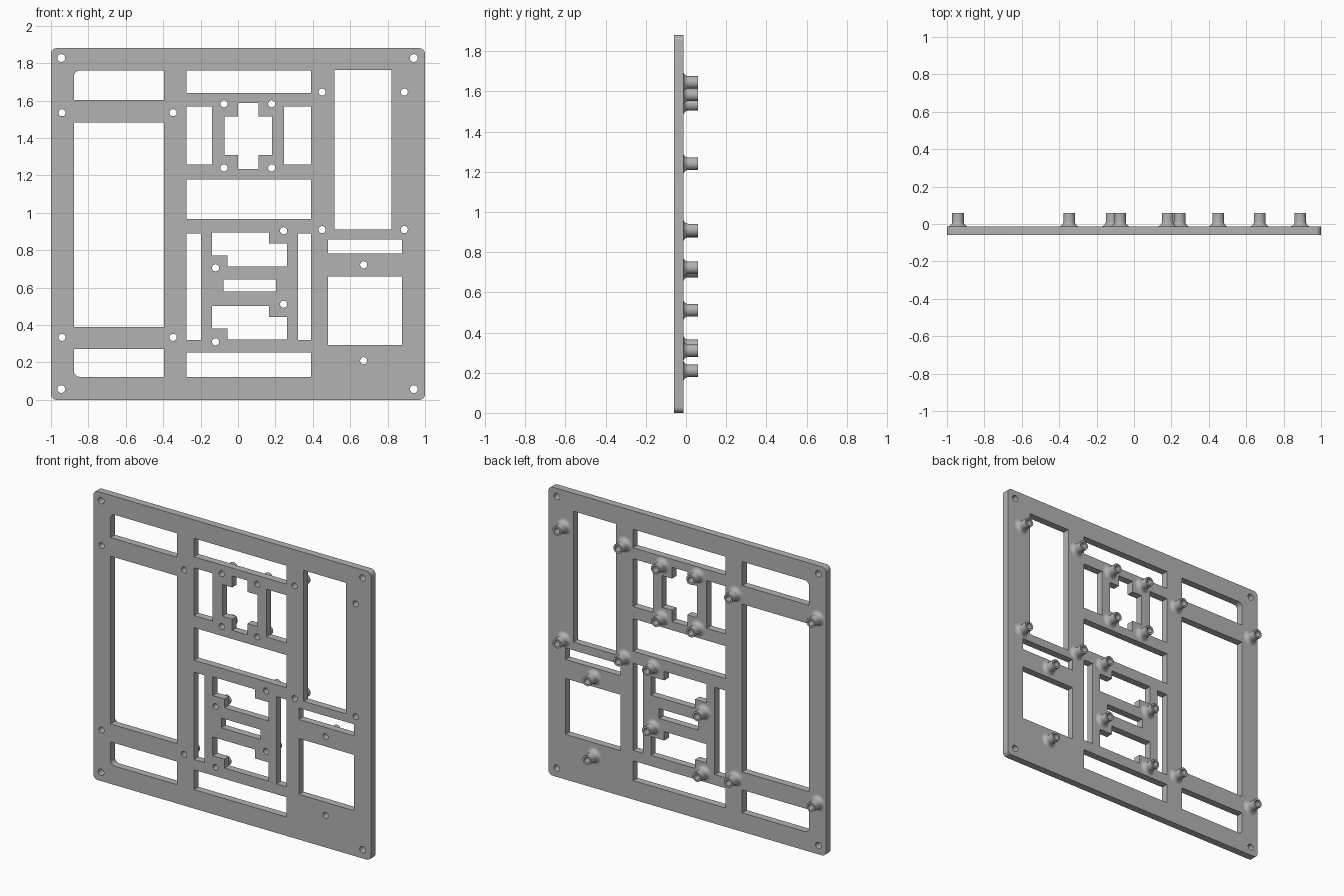
import bpy, bmesh, math

if "Cube" in bpy.data.objects:
    bpy.data.objects.remove(bpy.data.objects["Cube"], do_unlink=True)

FRONT, BACK, TIP = -0.06, -0.013, 0.06
BORE = 0.019

grey = bpy.data.materials.new("plain grey")
grey.use_nodes = True
grey.diffuse_color = (0.45, 0.45, 0.45, 1)
grey.node_tree.nodes["Principled BSDF"].inputs["Base Color"].default_value = (0.45, 0.45, 0.45, 1)


def arc(cx, cz, r, start, end, steps):
    span = math.radians(end - start)
    return [(cx + r * math.cos(math.radians(start) + span * i / steps),
             cz + r * math.sin(math.radians(start) + span * i / steps)) for i in range(steps + 1)]


def circle(cx, cz, r):
    return arc(cx, cz, r, 0, 360, 24)[:-1]


def rect(x0, z0, x1, z1, radius=0, rounded=(0, 1, 2, 3)):
    """Rectangle outline; corners run counter-clockwise from the upper right."""
    points = []
    for i, (x, z, sx, sz) in enumerate([(x1, z1, -1, -1), (x0, z1, 1, -1), (x0, z0, 1, 1), (x1, z0, -1, 1)]):
        if radius and i in rounded:
            points += arc(x + sx * radius, z + sz * radius, radius, 90 * i, 90 * i + 90, 6)
        else:
            points.append((x, z))
    return points


def stepped(top):
    """Opening with a notch in the upper right and lower left corners."""
    bottom = top - 0.18
    return [(-0.14, top), (0.166, top), (0.166, top - 0.058), (0.262, top - 0.058),
            (0.262, bottom), (-0.056, bottom), (-0.056, bottom + 0.058), (-0.14, bottom + 0.058)]


# Plate outline and its window openings
loops = [rect(-1, 0, 1, 1.88, 0.03),
         rect(-0.877, 1.604, -0.396, 1.76, 0.03, (1,)),
         rect(-0.877, 0.39, -0.396, 1.483),
         rect(-0.877, 0.123, -0.396, 0.273, 0.03, (2,))]
for box in [(-0.275, 1.64, 0.39, 1.76), (-0.275, 1.257, -0.14, 1.568), (0.246, 1.257, 0.39, 1.568),
            (-0.275, 0.966, 0.39, 1.178), (-0.275, 0.32, -0.198, 0.888), (0.32, 0.32, 0.39, 0.888),
            (-0.275, 0.123, 0.39, 0.252), (0.515, 0.91, 0.82, 1.763), (0.48, 0.782, 0.877, 0.857),
            (0.48, 0.294, 0.877, 0.658), (-0.078, 0.578, 0.203, 0.642)]:
    loops.append(rect(*box))
loops += [stepped(0.894), stepped(0.502)]

# Cross-shaped opening
ax, bx, az, bz, mx, mz = 0.126, 0.055, 0.103, 0.177, 0.055, 1.411
loops.append([(mx + x, mz + z) for x, z in [
    (bx, bz), (-bx, bz), (-bx, az), (-ax, az), (-ax, -az), (-bx, -az),
    (-bx, -bz), (bx, -bz), (bx, -az), (ax, -az), (ax, az), (bx, az)]])

# Fastener positions: corner holes and standoffs
corners = [(x, z) for x in (-0.945, 0.94) for z in (0.057, 1.827)]
posts = [(x, z) for x in (-0.941, -0.347) for z in (0.334, 1.535)]
posts += [(x, z) for x in (-0.075, 0.18) for z in (1.24, 1.583)]
posts += [(x, z) for x in (0.45, 0.889) for z in (0.91, 1.645)]
posts += [(-0.12, 0.706), (0.244, 0.904), (-0.12, 0.31), (0.244, 0.511), (0.672, 0.722), (0.672, 0.209)]
loops += [circle(x, z, 0.021) for x, z in corners]
loops += [circle(x, z, BORE) for x, z in posts]

# Plate: filled flat curve, extruded and turned upright
curve = bpy.data.curves.new("panel_plate", "CURVE")
curve.dimensions, curve.fill_mode = "2D", "BOTH"
curve.extrude = (BACK - FRONT) / 2
for loop in loops:
    spline = curve.splines.new("POLY")
    spline.points.add(len(loop) - 1)
    for point, (x, z) in zip(spline.points, loop):
        point.co = (x, z, 0, 1)
    spline.use_cyclic_u = True
curve.materials.append(grey)
plate = bpy.data.objects.new("panel_plate", curve)
bpy.context.collection.objects.link(plate)
plate.location.y = (FRONT + BACK) / 2
plate.rotation_euler.x = math.pi / 2
bpy.ops.object.select_all(action="DESELECT")
plate.select_set(True)
bpy.context.view_layer.objects.active = plate
bpy.ops.object.convert(target="MESH")
bpy.ops.object.transform_apply(location=True, rotation=True, scale=True)
plate = bpy.context.object
bm = bmesh.new()
bm.from_mesh(plate.data)
bmesh.ops.remove_doubles(bm, verts=bm.verts, dist=0.0001)
bmesh.ops.recalc_face_normals(bm, faces=bm.faces)
bm.to_mesh(plate.data)
bm.free()
bpy.ops.object.shade_smooth_by_angle(angle=math.radians(30))

# Standoff: lathed tube with a concave flared foot
flare = 0.024
profile = [(BORE, BACK), (BORE, TIP), (0.031, TIP)]
profile += arc(0.031 + flare, BACK + flare, flare, 180, 270, 6)
bm = bmesh.new()
verts = [bm.verts.new((r, y, 0)) for r, y in profile]
edges = [bm.edges.new(pair) for pair in zip(verts, verts[1:])]
bmesh.ops.spin(bm, geom=verts + edges, cent=(0, 0, 0), axis=(0, 1, 0), angle=2 * math.pi, steps=24)
bmesh.ops.remove_doubles(bm, verts=bm.verts, dist=0.0001)
bmesh.ops.recalc_face_normals(bm, faces=bm.faces)
# An open tube needs its outer wall to decide the facing
bm.normal_update()
rim = max(bm.faces, key=lambda f: f.calc_center_median().y + f.normal.y ** 2)
if rim.normal.y < 0:
    bmesh.ops.reverse_faces(bm, faces=bm.faces)
mesh = bpy.data.meshes.new("standoff")
bm.to_mesh(mesh)
bm.free()
mesh.materials.append(grey)
for i, (x, z) in enumerate(posts):
    post = bpy.data.objects.new(f"standoff_{i + 1}", mesh)
    post.location = (x, 0, z)
    bpy.context.collection.objects.link(post)
bpy.ops.object.select_all(action="DESELECT")
post.select_set(True)
bpy.context.view_layer.objects.active = post
bpy.ops.object.shade_smooth_by_angle(angle=math.radians(35))
